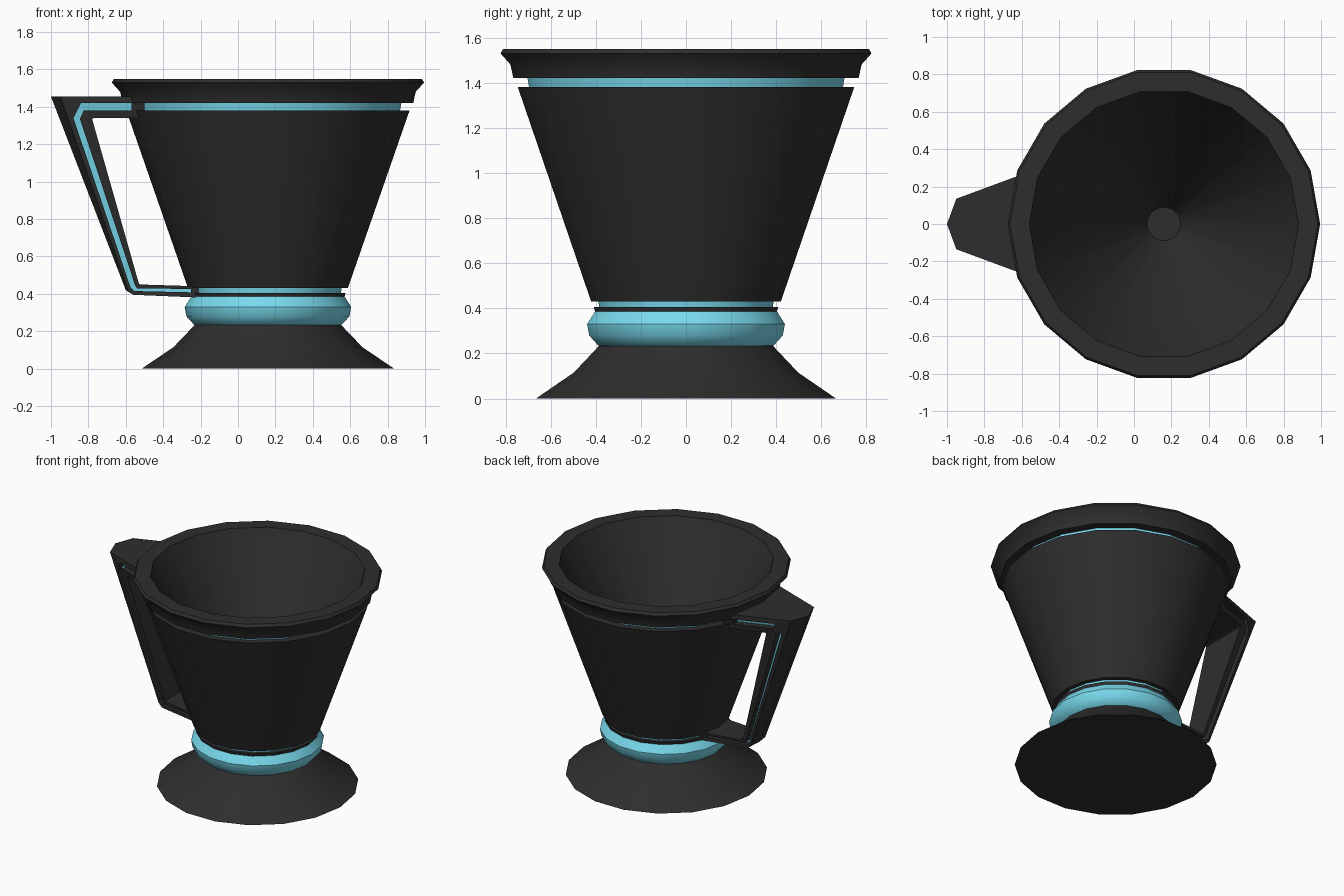
import bpy, bmesh, math
from mathutils import Vector

if "Cube" in bpy.data.objects:
    bpy.data.objects.remove(bpy.data.objects["Cube"])

AXIS = 0.16   # x position of the cup's turning axis
SIDES = 18


def material(name, rgb):
    m = bpy.data.materials.new(name)
    m.diffuse_color = (*rgb, 1)
    m.use_nodes = True
    m.node_tree.nodes["Principled BSDF"].inputs["Base Color"].default_value = m.diffuse_color
    return m


BLACK = material("black", (0.027, 0.027, 0.027))
BLUE = material("light_blue", (0.19, 0.70, 0.85))


def finish(name, bm, mat, smooth):
    bmesh.ops.recalc_face_normals(bm, faces=bm.faces)
    me = bpy.data.meshes.new(name)
    bm.to_mesh(me)
    bm.free()
    me.materials.append(mat)
    ob = bpy.data.objects.new(name, me)
    bpy.context.collection.objects.link(ob)
    if smooth:
        bpy.ops.object.select_all(action='DESELECT')
        ob.select_set(True)
        bpy.context.view_layer.objects.active = ob
        bpy.ops.object.shade_smooth_by_angle(angle=math.radians(32))
    return ob


def lathe(name, profile, mat):
    """Turn a list of (radius, z) points around the cup axis."""
    bm = bmesh.new()
    vs = [bm.verts.new((AXIS + r, 0, z)) for r, z in profile]
    edges = [bm.edges.new(p) for p in zip(vs, vs[1:])]
    bmesh.ops.spin(bm, geom=vs + edges, cent=(AXIS, 0, 0), axis=(0, 0, 1),
                   angle=2 * math.pi, steps=SIDES)
    bmesh.ops.remove_doubles(bm, verts=bm.verts, dist=1e-4)
    return finish(name, bm, mat, True)


def half_width(x, z):
    """Handle half width: widens toward the cup and toward the top."""
    t = min(max((z - 0.42) / 1.0, 0), 1)
    mix = lambda a, b: a + (b - a) * t
    return mix(0.085, 0.135) + (x - mix(-0.58, -0.95)) * mix(0.13, 0.37)


def band(name, outer, inner, mat, inset=0.0, ridge=None):
    """Loft a handle layer between two side-view paths, with a pointed back."""
    bm = bmesh.new()
    rings = []
    for i, ((ox, oz), (ix, iz)) in enumerate(zip(outer, inner)):
        b = ridge[i] if ridge else 0
        wo = half_width(ox + b, oz) - inset
        wi = half_width(ix, iz) - inset
        pts = [(ox + b, -wo, oz), (ox, 0, oz), (ox + b, wo, oz),
               (ix, wi, iz), (ix, -wi, iz)]
        rings.append([bm.verts.new(p) for p in pts])
    for a, b in zip(rings, rings[1:]):
        for k in range(5):
            n = (k + 1) % 5
            bm.faces.new((a[k], a[n], b[n], b[k]))
    bm.faces.new(rings[0])
    bm.faces.new(rings[-1])
    return finish(name, bm, mat, False)


# Foot, waist ring and collar
lathe("foot", [(0, 0), (0.675, 0), (0.505, 0.115), (0.39, 0.235), (0, 0.235)], BLACK)
lathe("waist_ring", [(0.38, 0.23), (0.395, 0.235), (0.436, 0.28), (0.445, 0.33),
                     (0.41, 0.385), (0, 0.385)], BLUE)
lathe("collar", [(0, 0.38), (0.408, 0.38), (0.415, 0.405), (0, 0.405)], BLACK)
lathe("lower_groove", [(0.39, 0.40), (0.395, 0.435)], BLUE)

# Tapered body, blue groove, and rim with the funnel-shaped inside
lathe("body", [(0, 0.43), (0.427, 0.43), (0.757, 1.38), (0.69, 1.38)], BLACK)
lathe("upper_groove", [(0.705, 1.37), (0.715, 1.43)], BLUE)
lathe("rim_and_funnel", [(0.69, 1.42), (0.777, 1.42), (0.79, 1.48), (0.835, 1.53),
                         (0.823, 1.55), (0.72, 1.55), (0.712, 1.53),
                         (0.09, 0.46), (0, 0.46)], BLACK)

# Handle: side-view paths from the rim, down the grip, back to the collar
A = [(-.53, 1.455), (-.92, 1.455), (-1.0, 1.455), (-.60, .42), (-.56, .395), (-.2, .38)]
B = [(-.53, 1.42), (-.84, 1.42), (-.88, 1.34), (-.575, .435), (-.555, .415), (-.2, .407)]
C = [(-.53, 1.38), (-.825, 1.38), (-.845, 1.335), (-.55, .445), (-.54, .43), (-.2, .425)]
D = [(-.53, 1.34), (-.77, 1.34), (-.78, 1.335), (-.53, .455), (-.52, .45), (-.2, .44)]
band("handle_outer_shell", A, B, BLACK, ridge=[0, 0, .05, .012, 0, 0])
band("handle_inlay", B, C, BLUE, inset=0.05)
band("handle_inner_shell", C, D, BLACK)

# Black end blocks that close the handle channel at the cup
for name, x0, x1, z0, z1 in (("handle_top_block", -.57, -.50, 1.375, 1.425),
                             ("handle_bottom_block", -.25, -.21, .40, .435)):
    band(name, [(x0, z1), (x1, z1)], [(x0, z0), (x1, z0)], BLACK)
